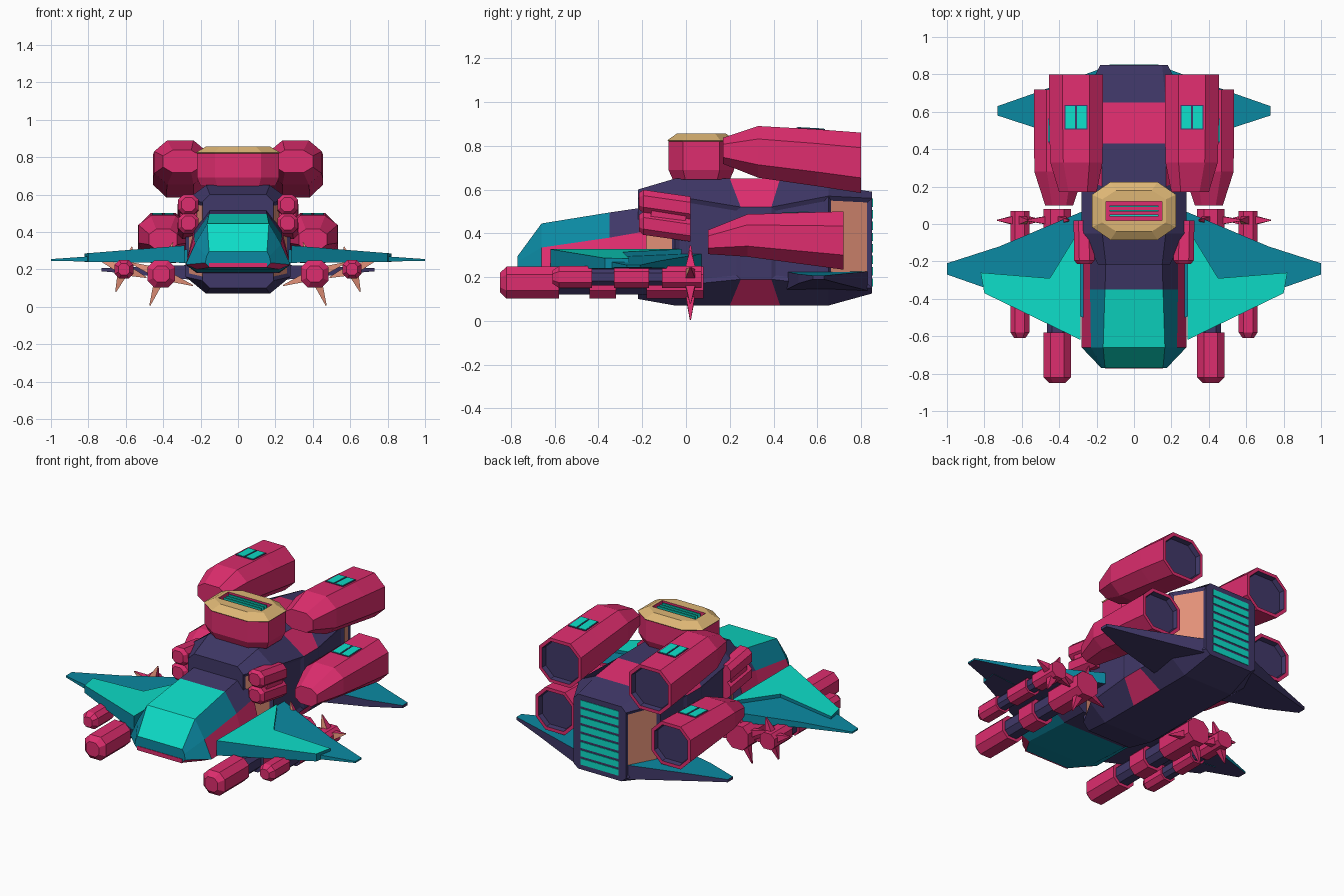
import bpy, bmesh, math
from mathutils import Matrix

if "Cube" in bpy.data.objects:
    bpy.data.objects.remove(bpy.data.objects["Cube"])

def lin(c):
    return c / 12.92 if c <= 0.04045 else ((c + 0.055) / 1.055) ** 2.4

MATS = {}
for name, hexa in dict(pink="DE2D6E", navy="403868", teal="0DDDC8", blue_teal="0B89A2",
                       gold="DDB675", salmon="E6937A").items():
    m = bpy.data.materials.new(name)
    m.diffuse_color = [lin(int(hexa[k:k + 2], 16) / 255) for k in (0, 2, 4)] + [1]
    m.use_nodes = True
    m.node_tree.nodes["Principled BSDF"].inputs["Base Color"].default_value = m.diffuse_color
    MATS[name] = m
IDX = {n: i for i, n in enumerate(MATS)}

def finish(name, bm, mirror=False):
    me = bpy.data.meshes.new(name)
    bm.to_mesh(me)
    bm.free()
    for m in MATS.values():
        me.materials.append(m)
    ob = bpy.data.objects.new(name, me)
    bpy.context.collection.objects.link(ob)
    if mirror:
        ob.modifiers.new("mirror", "MIRROR").use_mirror_merge = False
    return ob

def loft(rings, rule):
    """Skin closed rings; rule(segment, side) names the colour, caps are segment -1 and the last."""
    bm = bmesh.new()
    vs = [[bm.verts.new(p) for p in r] for r in rings]
    n, faces = len(rings[0]), {}
    for i in range(len(vs) - 1):
        for j in range(n):
            k = (j + 1) % n
            faces[i, j] = bm.faces.new((vs[i][j], vs[i][k], vs[i + 1][k], vs[i + 1][j]))
    faces[-1, 0] = bm.faces.new(vs[0])
    faces[len(vs) - 1, 0] = bm.faces.new(vs[-1])
    for key, f in faces.items():
        f.material_index = IDX[rule(*key)]
    bmesh.ops.recalc_face_normals(bm, faces=bm.faces)
    return bm, faces

def octagon(hu, hv, k=0.5):
    a = [(k, 1), (1, k), (1, -k), (k, -1), (-k, -1), (-1, -k), (-1, k), (-k, 1)]
    return [(u * hu, v * hv) for u, v in a]

def tube_rings(secs):
    """Sections (y, centre x, half width, centre z, half height)."""
    return [[(x + u, y, z + v) for u, v in octagon(hw, hh)] for y, x, hw, z, hh in secs]

def box(name, c, size, mat, mirror=False, tilt=0):
    bm = bmesh.new()
    M = Matrix.Translation(c) @ Matrix.Rotation(tilt, 4, 'X') @ Matrix.Diagonal((*size, 1))
    bmesh.ops.create_cube(bm, size=1, matrix=M)
    for f in bm.faces:
        f.material_index = IDX[mat]
    return finish(name, bm, mirror)

def slab(name, plan, top, bot, top_mat, side_mat):
    """Wing slab: outline with top and bottom heights given as (x, z) to (x, z) slopes."""
    h = lambda s, x: s[1] + (s[3] - s[1]) * (x - s[0]) / (s[2] - s[0])
    rings = [[(x, y, h(s, x)) for x, y in plan] for s in (bot, top)]
    bm, _ = loft(rings, lambda i, j: ("navy", side_mat, top_mat)[i + 1])
    finish(name, bm, True)

# Main hull: pink belts on the chamfers, pink roof patch, sunken side panels
hull = [(-.22, -.22, .15, .19, .60, .56, .14, .10), (-.05, -.05, .17, .28, .65, .57, .16, .07),
        (.20, .25, .17, .28, .65, .52, .19, .07), (.43, .39, .17, .28, .65, .52, .19, .07),
        (.65, .65, .17, .28, .62, .57, .16, .07), (.85, .85, .15, .18, .59, .56, .15, .125)]
rings = []
for yt, ys, t, s, zt, zs, zb, b in hull:
    half = [(t, yt, zt), (s, ys, zs), (s, ys, zb), (t, yt, b)]
    rings.append(half + [(-x, y, z) for x, y, z in reversed(half)])

def hull_rule(i, j):
    if i == 2 and j in (0, 2, 4, 6) or i == 3 and j == 7:
        return "pink"
    return "navy"

bm, fs = loft(rings, hull_rule)
panels = [fs[i, j] for i in (0, 1, 3, 4) for j in (1, 5)]
bmesh.ops.inset_individual(bm, faces=panels, thickness=.02, depth=-.01, use_even_offset=True)
for i in (0, 4):
    for j in (1, 5):
        fs[i, j].material_index = IDX["salmon"]
finish("hull", bm)

# Rear grille slats
for k in range(8):
    box("rear_grille_slat", (0, .849, .175 + k * .052), (.26, .009, .038), "teal")

# Nose and canopy, with a thin pink chin strip
nose = [(-.77, (.155, .295), (.168, .27), (.175, .235), (.15, .21)),
        (-.66, (.165, .445), (.23, .335), (.28, .225), (.22, .20)),
        (-.35, (.155, .495), (.235, .38), (.28, .225), (.22, .185)),
        (-.18, (.15, .52), (.235, .41), (.28, .225), (.22, .18))]
rings = [[(x, y, z) for x, z in p] + [(-x, y, z) for x, z in reversed(p)] for y, *p in nose]

def nose_rule(i, j):
    if i >= 0 and j in (1, 5):
        return "pink" if i else "blue_teal"
    if i >= 2:
        return "navy"
    if i == 0 and j in (2, 4):
        return "pink"
    return "teal" if j == 7 and i >= 0 else "blue_teal"

bm, fs = loft(rings, nose_rule)
finish("nose", bm)
box("nose_chin_strip", (0, -.769, .222), (.31, .008, .026), "pink")

# Turret with gold cap and a sunken vent holding upright teal slats
secs = [(.645, .20, .13), (.69, .22, .15), (.82, .22, .15), (.825, .225, .155), (.857, .17, .11)]
rings = [[(u, .07 + v, z) for u, v in octagon(hu, hv, .56)] for z, hu, hv in secs]
bm, _ = loft(rings, lambda i, j: "gold" if i >= 2 else "pink")
turret = finish("turret", bm)
cutter = box("turret_vent_cutter", (0, .07, .86), (.30, .10, .06), "pink")
cutter.hide_render = True
cutter.hide_set(True)
cut = turret.modifiers.new("vent", "BOOLEAN")
cut.object, cut.operation, cut.solver = cutter, "DIFFERENCE", "EXACT"
for y in (.045, .07, .095):
    box("turret_vent_slat", (0, y, .843), (.26, .009, .026), "teal")

# Four engines with dark nozzles and framed roof vents
def engine(name, secs, vent, tilt):
    bm, fs = loft(tube_rings(secs), lambda i, j: "pink")
    rear = fs[len(secs) - 1, 0]
    bmesh.ops.inset_individual(bm, faces=[rear], thickness=.022)
    wall = bmesh.ops.inset_individual(bm, faces=[rear], thickness=.006, depth=-.03)["faces"]
    for f in wall + [rear]:
        f.material_index = IDX["navy"]
    finish(name, bm, True)
    x, y, z = vent
    for s in (-.031, .031):
        box(name + "_vent_frame", (x + s, y, z), (.060, .130, .006), "navy", True, tilt)
        box(name + "_vent", (x + s, y, z + .001), (.050, .12, .008), "teal", True, tilt)

engine("upper_engine", [(.17, .30, .10, .777, .06), (.33, .308, .14, .772, .118),
                        (.60, .31, .145, .745, .130), (.80, .31, .145, .722, .138)],
       (.31, .57, .877), -.055)
engine("lower_engine", [(.10, .40, .075, .36, .055), (.28, .40, .133, .39, .097),
                        (.72, .40, .135, .367, .133)], (.40, .50, .493), .034)

# Main wings: blue-teal blade with a raised bright plate, and small rear fins
slab("wing", [(.27, -.50), (.80, -.34), (1, -.27), (1, -.21), (.72, -.12), (.27, .07)],
     (.28, .305, 1, .255), (.28, .235, 1, .245), "blue_teal", "blue_teal")
slab("wing_plate", [(.285, -.62), (.80, -.37), (.82, -.26), (.45, -.29), (.285, -.02)],
     (.28, .328, .82, .285), (.28, .235, .82, .24), "teal", "blue_teal")
slab("rear_fin", [(.18, .45), (.53, .515), (.73, .58), (.73, .63), (.53, .70), (.18, .83)],
     (.2, .225, .73, .207), (.2, .14, .73, .19), "blue_teal", "navy")

# Under-wing cannons: banded barrels with a four-spike star at the back
def cannon(name, x, z, r, cuts, spike):
    secs, mats = [(cuts[0], x, r * .6, z, r * .6)], ["pink"]
    for n, (a, b) in enumerate(zip(cuts, cuts[1:])):
        q = r if n % 2 == 0 else r * .76
        secs += [(a + (.03 if n == 0 else 0), x, q, z, q), (b, x, q, z, q)]
        mats += ["pink" if n % 2 == 0 else "navy"] * 2
    bm, _ = loft(tube_rings(secs), lambda i, j: mats[min(max(i, 0), len(mats) - 1)])
    finish(name, bm, True)
    bm = bmesh.new()
    for k in range(4):
        M = (Matrix.Translation((x, .02, z)) @ Matrix.Rotation(math.radians(160 + 90 * k), 4, 'Y')
             @ Matrix.Translation((0, 0, spike / 2)) @ Matrix.Rotation(math.pi / 4, 4, 'Z'))
        bmesh.ops.create_cone(bm, cap_ends=True, segments=4, radius1=.045, radius2=.004,
                              depth=spike, matrix=M)
    bm.normal_update()
    for f in bm.faces:
        f.material_index = IDX["salmon" if f.normal.y < -.8 else "pink"]
    finish(name + "_spikes", bm, True)

cannon("inner_cannon", .41, .175, .073, [-.85, -.58, -.44, -.32, -.18, .08], .18)
cannon("outer_cannon", .61, .20, .05, [-.61, -.43, -.33, -.17, -.11, .07], .128)

# Stacked launcher tubes beside the hull shoulders
for z in (.535, .435):
    secs = [(-.215, .265, .037, z + .012, .037), (-.195, .265, .055, z + .011, .053),
            (.02, .27, .053, z - .02, .053)]
    bm, _ = loft(tube_rings(secs), lambda i, j: "pink")
    finish("launcher_tube", bm, True)
box("launcher_bracket", (.265, -.08, .48), (.09, .16, .10), "pink", True, -.14)
